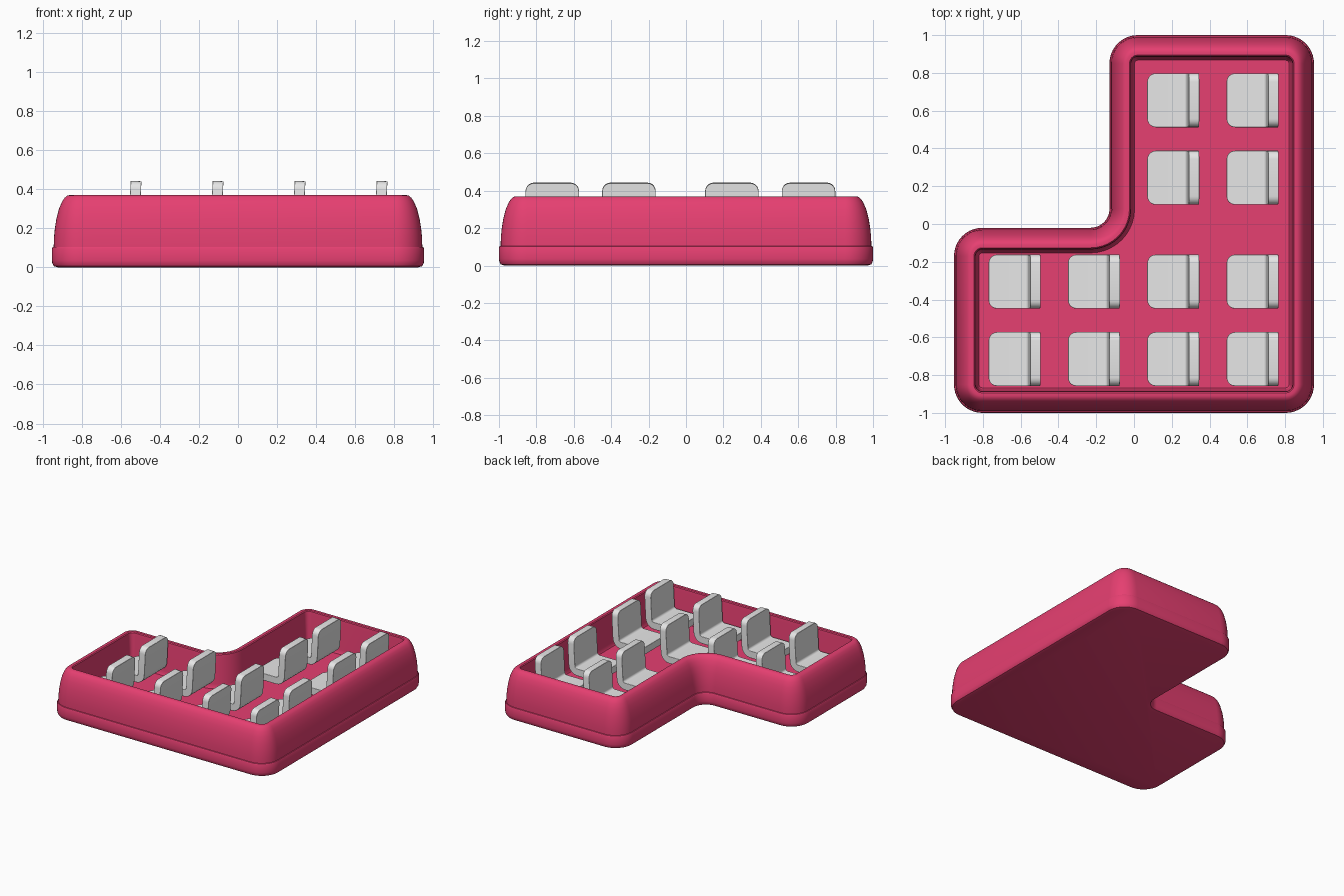
import bpy, bmesh, math
from mathutils import Vector

cube = bpy.data.objects.get("Cube")
if cube:
    bpy.data.objects.remove(cube, do_unlink=True)


def material(name, rgb):
    m = bpy.data.materials.new(name)
    m.use_nodes = True
    m.diffuse_color = (*rgb, 1)
    bsdf = next(n for n in m.node_tree.nodes if n.type == 'BSDF_PRINCIPLED')
    bsdf.inputs["Base Color"].default_value = (*rgb, 1)
    bsdf.inputs["Roughness"].default_value = 0.6
    return m


pink = material("raspberry pink", (0.79, 0.05, 0.165))
grey = material("light grey", (0.80, 0.80, 0.80))


def skin(name, rings, mat, smooth_angle, bevel=0.0):
    """Bridge equal rings of points, cap both ends, and make an object."""
    bm = bmesh.new()
    loops = [[bm.verts.new(p) for p in ring] for ring in rings]
    for a, b in zip(loops, loops[1:]):
        for i in range(len(a)):
            j = (i + 1) % len(a)
            bm.faces.new((a[i], a[j], b[j], b[i]))
    bm.faces.new(loops[0][::-1])
    bm.faces.new(loops[-1])
    bmesh.ops.recalc_face_normals(bm, faces=bm.faces)
    mesh = bpy.data.meshes.new(name)
    bm.to_mesh(mesh)
    bm.free()
    mesh.materials.append(mat)
    ob = bpy.data.objects.new(name, mesh)
    bpy.context.collection.objects.link(ob)
    if bevel:
        mod = ob.modifiers.new("soft edges", 'BEVEL')
        mod.width, mod.segments, mod.limit_method = bevel, 3, 'ANGLE'
        mod.angle_limit = math.radians(50)
    bpy.ops.object.select_all(action='DESELECT')
    ob.select_set(True)
    bpy.context.view_layer.objects.active = ob
    bpy.ops.object.shade_smooth_by_angle(angle=math.radians(smooth_angle))
    return ob


# L-shaped outline with rounded corners, moved inward by a distance
CORNERS = [Vector(c) for c in ((-.953, -1), (.953, -1), (.953, 1),
                               (-.13, 1), (-.13, -.02), (-.953, -.02))]


def outline(inset, z, steps=10):
    pts = []
    for i, c in enumerate(CORNERS):
        d1 = (c - CORNERS[i - 1]).normalized()
        d2 = (CORNERS[(i + 1) % len(CORNERS)] - c).normalized()
        n1, n2 = Vector((-d1.y, d1.x)), Vector((-d2.y, d2.x))
        convex = d1.cross(d2) > 0
        side, r0 = (1, .15) if convex else (-1, .10)
        centre = c + side * r0 * (n1 + n2)
        r = r0 - side * inset
        for k in range(steps + 1):
            a = k / steps * math.pi / 2
            p = centre - side * r * (n1 * math.cos(a) + n2 * math.sin(a))
            pts.append((p.x, p.y, z))
    return pts


# Tub: rounded base band, bowed wall, narrow rim, inner wall and floor
FLOOR = .105
TUB = [(.03, 0), (.01, .006), (.002, .02), (0, .035), (0, .095), (.004, .103),
       (.009, .105), (.010, .15), (.015, .20), (.023, .25), (.036, .30),
       (.051, .335), (.065, .356), (.078, .367), (.09, .37), (.106, .37),
       (.112, .364), (.115, .34), (.124, .14), (.127, .115), (.133, FLOOR)]
skin("tub", [outline(d, z) for d, z in TUB], pink, 35)


# Seat: one slab bent from cushion to backrest, with rounded ends
def seat(x, y):
    thick, half, end_r, bend = .055, .143, .045, .045
    lean = math.radians(87)
    foot = Vector((x, 0, .185))
    # centre line as (point, direction angle, half width)
    stations = []
    ends = [(end_r * (1 - math.cos(t)), half - end_r * (1 - math.sin(t)))
            for t in (math.pi / 2 * k / 5 for k in range(6))]
    for s, w in ends:
        stations.append((foot + Vector((s, 0, 0)), 0, w))
    turn = foot + Vector((.192, 0, bend))
    for k in range(7):
        a = lean * k / 6
        p = turn + bend * Vector((math.sin(a), 0, -math.cos(a)))
        stations.append((p, a, half))
    along = Vector((math.cos(lean), 0, math.sin(lean)))
    last = stations[-1][0]
    tip = last + along * ((.442 - last.z) / along.z)
    for s, w in reversed(ends):
        stations.append((tip - along * s, lean, w))
    rings = []
    for p, a, w in stations:
        n = Vector((-math.sin(a), 0, math.cos(a))) * thick / 2
        rings.append([p + n * q + Vector((0, y + v * w, 0))
                      for q, v in ((-1, -1), (-1, 1), (1, 1), (1, -1))])
    return skin("seat", rings, grey, 80, .018)


# Two full rows of four in front, two rows of two in the narrow arm
for row, y in enumerate((-.715, -.305, .245, .655)):
    for col in range(4):
        if row < 2 or col > 1:
            seat(-.77 + .42 * col, y)
